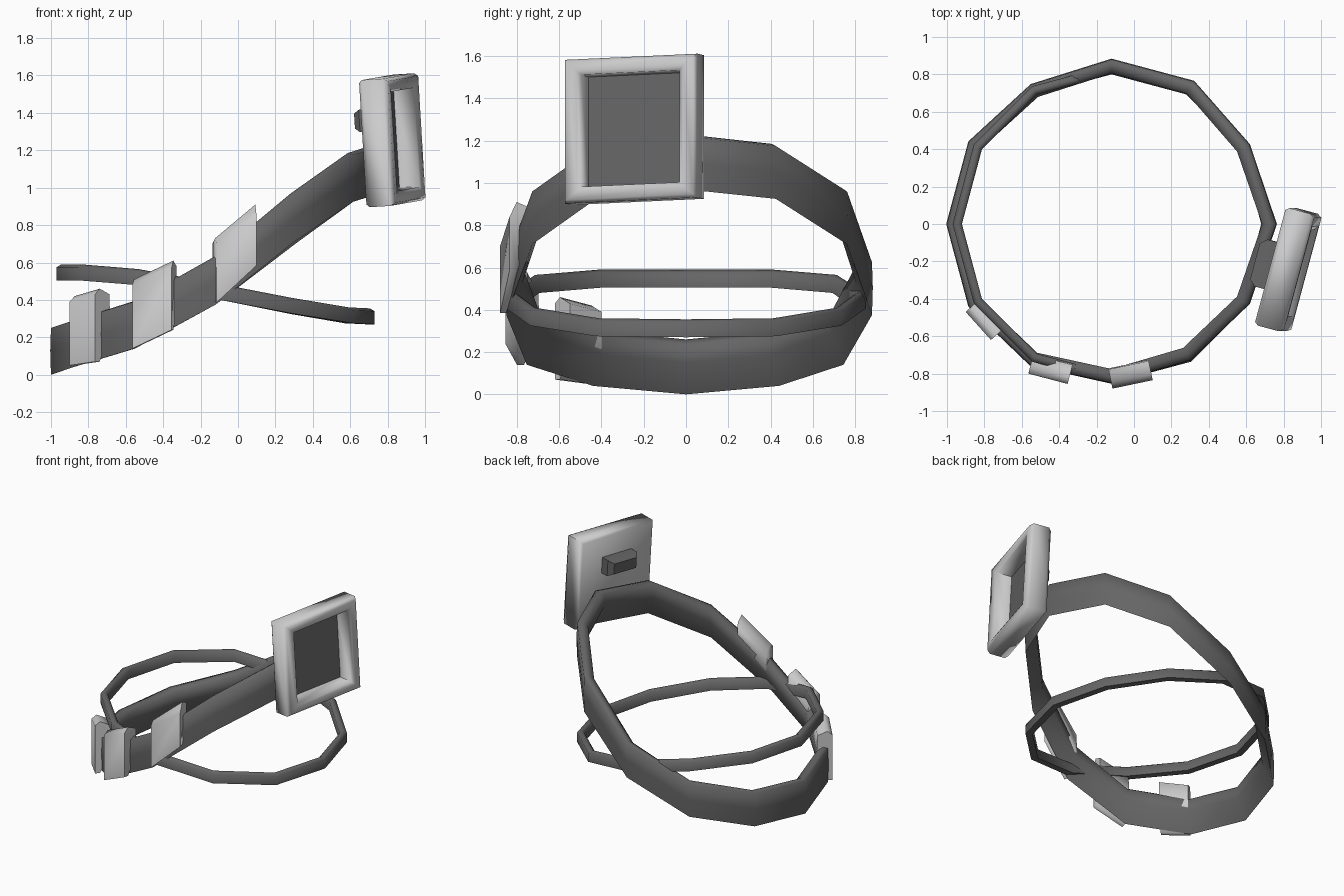
import bpy, bmesh, math
from mathutils import Vector

if "Cube" in bpy.data.objects:
    bpy.data.objects.remove(bpy.data.objects["Cube"])

CX = -0.12  # both rings share this centre


def material(name, v):
    m = bpy.data.materials.new(name)
    m.diffuse_color = (v, v, v, 1)
    m.use_nodes = True
    m.node_tree.nodes["Principled BSDF"].inputs["Base Color"].default_value = m.diffuse_color
    return m


DARK = material("dark_leather", 0.13)


def finish(name, bm, mat=None, angle=40):
    bmesh.ops.recalc_face_normals(bm, faces=bm.faces)
    me = bpy.data.meshes.new(name)
    bm.to_mesh(me)
    bm.free()
    ob = bpy.data.objects.new(name, me)
    bpy.context.collection.objects.link(ob)
    if mat:
        me.materials.append(mat)
    bpy.ops.object.select_all(action='DESELECT')
    ob.select_set(True)
    bpy.context.view_layer.objects.active = ob
    bpy.ops.object.shade_smooth_by_angle(angle=math.radians(angle))
    return ob


def loft(name, rows, closed=False, mat=None, angle=40):
    """Skin a list of equal-length point loops; cap the ends unless closed."""
    bm = bmesh.new()
    vs = [[bm.verts.new(p) for p in r] for r in rows]
    n, k = len(vs), len(vs[0])
    for i in range(n if closed else n - 1):
        a, b = vs[i], vs[(i + 1) % n]
        for j in range(k):
            bm.faces.new((a[j], a[(j + 1) % k], b[(j + 1) % k], b[j]))
    if not closed:
        bm.faces.new(vs[0])
        bm.faces.new(vs[-1])
    return finish(name, bm, mat, angle)


def band(name, radius, heights, section, dents={}):
    """Twelve-sided ring; heights run from +x to -x and are mirrored in y."""
    hs = heights + heights[-2:0:-1]
    rows = []
    for i, h in enumerate(hs):
        a = i * math.pi / 6
        rad = radius - dents.get(i, 0)
        rows.append([(CX + (rad + r) * math.cos(a),
                      (rad + r) * math.sin(a), h + z) for r, z in section])
    return loft(name, rows, True, DARK, 75)


# Wide sloping belt: wedge section, thin at the bottom edge, slightly worn shape
band("main_belt", 0.88, [0.97, 0.925, 0.71, 0.375, 0.14, 0.04, 0.0],
     [(0, 0), (0.004, 0.13), (0, 0.25), (-0.035, 0.26), (-0.075, 0.235),
      (-0.075, 0.15)],
     {1: 0.03, 4: 0.02, 8: 0.01, 9: 0.03, 10: 0.04, 11: 0.03})

# Thin second strap
band("thin_strap", 0.85, [0.31, 0.315, 0.365, 0.445, 0.52, 0.545, 0.545],
     [(0, -0.04), (0, 0.03), (-0.025, 0.045), (-0.05, 0.03), (-0.05, -0.04)])


# Loops wrapped round the front of the belt
def belt_loop(name, p, q, zp, zq):
    """p, q: outer corners; zp, zq: (bottom, shoulder, top) at each end."""
    p, q = Vector(p), Vector(q)
    d = (q - p).normalized()
    inward = Vector((-d.y, d.x))
    rows = []
    for c, (b, s, t) in ((p, zp), (q, zq)):
        prof = [(0.0, b), (0.0, s), (0.035, t), (0.105, t - 0.03),
                (0.11, b + 0.17), (0.035, b)]
        rows.append([(*(c + inward * o), z) for o, z in prof])
    loft(name, rows, angle=75)


belt_loop("loop_middle", (-0.115, -0.88), (0.10, -0.835),
          (0.385, 0.70, 0.73), (0.585, 0.84, 0.91))
belt_loop("loop_left", (-0.565, -0.80), (-0.355, -0.855),
          (0.14, 0.48, 0.51), (0.24, 0.57, 0.61))
belt_loop("loop_far_left", (-0.90, -0.47), (-0.765, -0.62),
          (0.05, 0.39, 0.42), (0.07, 0.43, 0.46))

# Buckle frame axes: outward, sideways, up
C = Vector((0.825, -0.245, 1.254))
N, T, U = Vector((0.966, -0.26, 0.06)), Vector((0.26, 0.966, 0.045)), Vector((-0.06, 0, 1))


def rects(name, layers, shift=0.0, mat=None, angle=40):
    """Stack rectangles given as (depth, half width, half height)."""
    rows = [[C + N * n + T * (sx * w) + U * (sz * h + shift)
             for sx, sz in ((-1, -1), (1, -1), (1, 1), (-1, 1))]
            for n, w, h in layers]
    return loft(name, rows, False, mat, angle)


rects("buckle_frame", [(-0.08, 0.31, 0.325), (-0.06, 0.325, 0.34),
                       (0.055, 0.325, 0.34), (0.08, 0.31, 0.325),
                       (0.08, 0.26, 0.285), (0.07, 0.24, 0.265),
                       (-0.05, 0.235, 0.26)], angle=75)
rects("buckle_panel", [(-0.055, 0.235, 0.26), (-0.04, 0.235, 0.26)], mat=DARK)
rects("buckle_stud", [(-0.075, 0.13, 0.06), (-0.14, 0.13, 0.06),
                      (-0.175, 0.10, 0.04)], 0.117, DARK)
